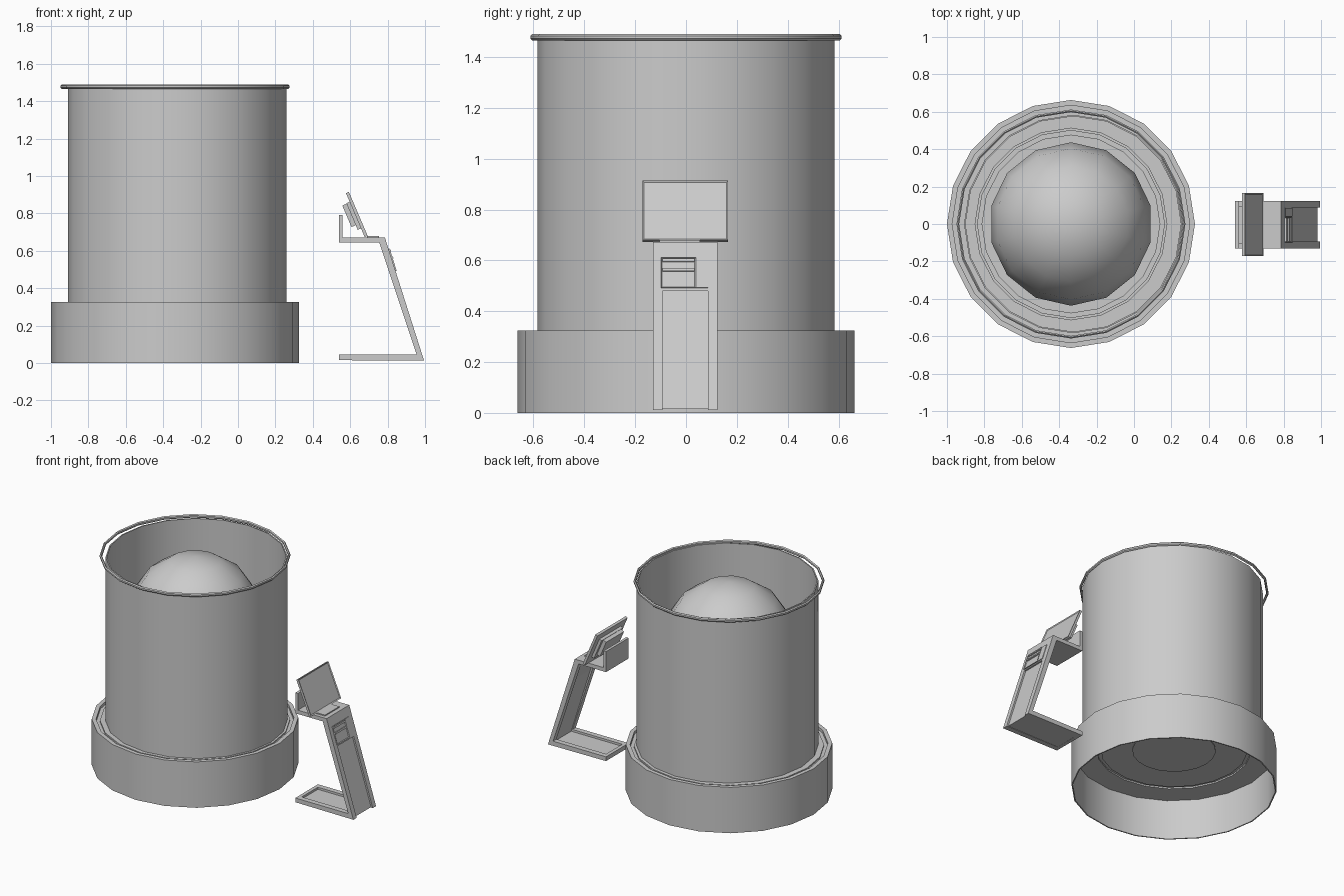
import bpy, bmesh, math
from mathutils import Vector

if "Cube" in bpy.data.objects:
    bpy.data.objects.remove(bpy.data.objects["Cube"], do_unlink=True)

grey = bpy.data.materials.new("plain_grey")
grey.use_nodes = True
tone = (0.6, 0.6, 0.6, 1)
grey.diffuse_color = tone
grey.node_tree.nodes["Principled BSDF"].inputs["Base Color"].default_value = tone

CX = -0.337   # axis of the round vessel
SIDES = 20
MID = -0.003  # centre line of the stand


def finish(name, bm, smooth=False):
    bmesh.ops.recalc_face_normals(bm, faces=bm.faces)
    mesh = bpy.data.meshes.new(name)
    bm.to_mesh(mesh)
    bm.free()
    obj = bpy.data.objects.new(name, mesh)
    bpy.context.collection.objects.link(obj)
    mesh.materials.append(grey)
    if smooth:
        bpy.ops.object.select_all(action='DESELECT')
        obj.select_set(True)
        bpy.context.view_layer.objects.active = obj
        bpy.ops.object.shade_smooth_by_angle(angle=math.radians(35))
    return obj


def lathe(name, profile, x=CX):
    bm = bmesh.new()
    verts = [bm.verts.new((r, 0, z)) for r, z in profile]
    edges = [bm.edges.new((verts[i - 1], verts[i])) for i in range(len(verts))]
    bmesh.ops.spin(bm, geom=verts + edges, cent=(0, 0, 0), axis=(0, 0, 1),
                   angle=math.tau, steps=SIDES)
    bmesh.ops.remove_doubles(bm, verts=bm.verts, dist=0.0005)
    obj = finish(name, bm, True)
    obj.location.x = x
    return obj


def slab(name, outline, y0, y1):
    bm = bmesh.new()
    face = bm.faces.new([bm.verts.new((x, y0, z)) for x, z in outline])
    out = bmesh.ops.extrude_face_region(bm, geom=[face])
    moved = [v for v in out["geom"] if isinstance(v, bmesh.types.BMVert)]
    bmesh.ops.translate(bm, verts=moved, vec=(0, y1 - y0, 0))
    return finish(name, bm)


def tilted_box(name, x, z, tilt, length, thick, width, y=MID, rim=0):
    bm = bmesh.new()
    bmesh.ops.create_cube(bm, size=1)
    bmesh.ops.scale(bm, vec=(thick, width, length), verts=bm.verts)
    if rim:  # sunken front panel
        front = max(bm.faces, key=lambda f: f.calc_center_median().x)
        bmesh.ops.inset_region(bm, faces=[front], thickness=rim)
        bmesh.ops.translate(bm, verts=front.verts, vec=(-0.005, 0, 0))
    obj = finish(name, bm)
    obj.location = (x, y, z)
    obj.rotation_euler.y = tilt
    return obj


# Vessel: skirt with stepped floor, thin wall, loose rim band
lathe("base_skirt", [
    (0.663, 0), (0.663, 0.325), (0.635, 0.325), (0.635, 0.305),
    (0.61, 0.305), (0.61, 0.315), (0.515, 0.315), (0.515, 0.325),
    (0.5, 0.325), (0.5, 0.31), (0.475, 0.31), (0.475, 0.3),
    (0, 0.3), (0, 0.285), (0.475, 0.285), (0.475, 0.295),
    (0.5, 0.295), (0.5, 0.285), (0.655, 0.285), (0.655, 0)])
lathe("vessel_wall", [(0.584, 0.3), (0.584, 1.475), (0.576, 1.475), (0.576, 0.3)],
      CX + 0.012)
lathe("rim_band", [(0.605, 1.465), (0.612, 1.472), (0.612, 1.483), (0.605, 1.49),
                   (0.598, 1.483), (0.598, 1.472)])

# Ball and its pedestal
lathe("pedestal", [(0, 0.28), (0.27, 0.28), (0.27, 0.75), (0, 0.75)])
bm = bmesh.new()
bmesh.ops.create_uvsphere(bm, u_segments=14, v_segments=8, radius=0.437)
ball = finish("ball", bm, True)
for poly in ball.data.polygons:
    poly.use_smooth = True
ball.location = (CX, 0, 1.035)

# Stand: two side rails with thinner panels between them
rail = [(0.54, 0.015), (0.995, 0.012), (0.785, 0.672), (0.54, 0.672),
        (0.54, 0.645), (0.755, 0.645), (0.955, 0.045), (0.54, 0.045)]
for side, sign in (("left", 1), ("right", -1)):
    ys = sorted((MID + sign * 0.09, MID + sign * 0.127))
    slab("stand_rail_" + side, rail, *ys)
slab("foot_panel", [(0.55, 0.016), (0.98, 0.016), (0.975, 0.03), (0.55, 0.03)],
     MID - 0.09, MID + 0.09)
slab("foot_lip", [(0.54, 0.015), (0.565, 0.015), (0.565, 0.045), (0.54, 0.045)],
     MID - 0.09, MID + 0.09)
slab("leg_panel", [(0.982, 0.016), (0.785, 0.635), (0.773, 0.635), (0.969, 0.016)],
     MID - 0.09, MID + 0.09)
slab("leg_head", [(0.846, 0.48), (0.785, 0.672), (0.755, 0.645), (0.825, 0.48)],
     MID - 0.09, MID + 0.09)
slab("arm", [(0.54, 0.645), (0.757, 0.645), (0.785, 0.672), (0.54, 0.672)],
     MID - 0.09, MID + 0.09)
slab("rear_tab", [(0.54, 0.672), (0.56, 0.672), (0.56, 0.79), (0.54, 0.79)],
     MID - 0.127, MID + 0.127)
slab("arm_pad", [(0.69, 0.672), (0.755, 0.672), (0.755, 0.68), (0.69, 0.68)],
     -0.105, 0.055)

# Slot unit on the leg
LEG = -0.308


def on_leg(name, z, length, width, y, lift, rim=0):
    x = 0.995 - 0.318 * (z - 0.012) + lift
    tilted_box(name, x, z, LEG, length, 0.012, width, y, rim)


on_leg("slot_plate", 0.55, 0.125, 0.137, -0.03, 0, 0.006)
on_leg("side_strip", 0.55, 0.125, 0.047, 0.063, -0.002)
for i, z in enumerate((0.6, 0.563)):
    on_leg("slot_bar_%d" % (i + 1), z, 0.012, 0.125, -0.03, 0.004)

# Tilted screen with stepped housing behind it
TILT = -0.404
along = Vector((math.sin(TILT), math.cos(TILT)))
out = Vector((math.cos(TILT), -math.sin(TILT)))
face_mid = Vector((0.643, 0.797))
for name, depth, thick, shift, length, width, rim in (
        ("screen", -0.0085, 0.017, 0, 0.255, 0.337, 0.01),
        ("screen_housing", -0.026, 0.02, 0, 0.155, 0.24, 0),
        ("housing_back", -0.048, 0.026, 0.012, 0.125, 0.2, 0)):
    p = face_mid + out * depth + along * shift
    tilted_box(name, p.x, p.y, TILT, length, thick, width, MID, rim)
